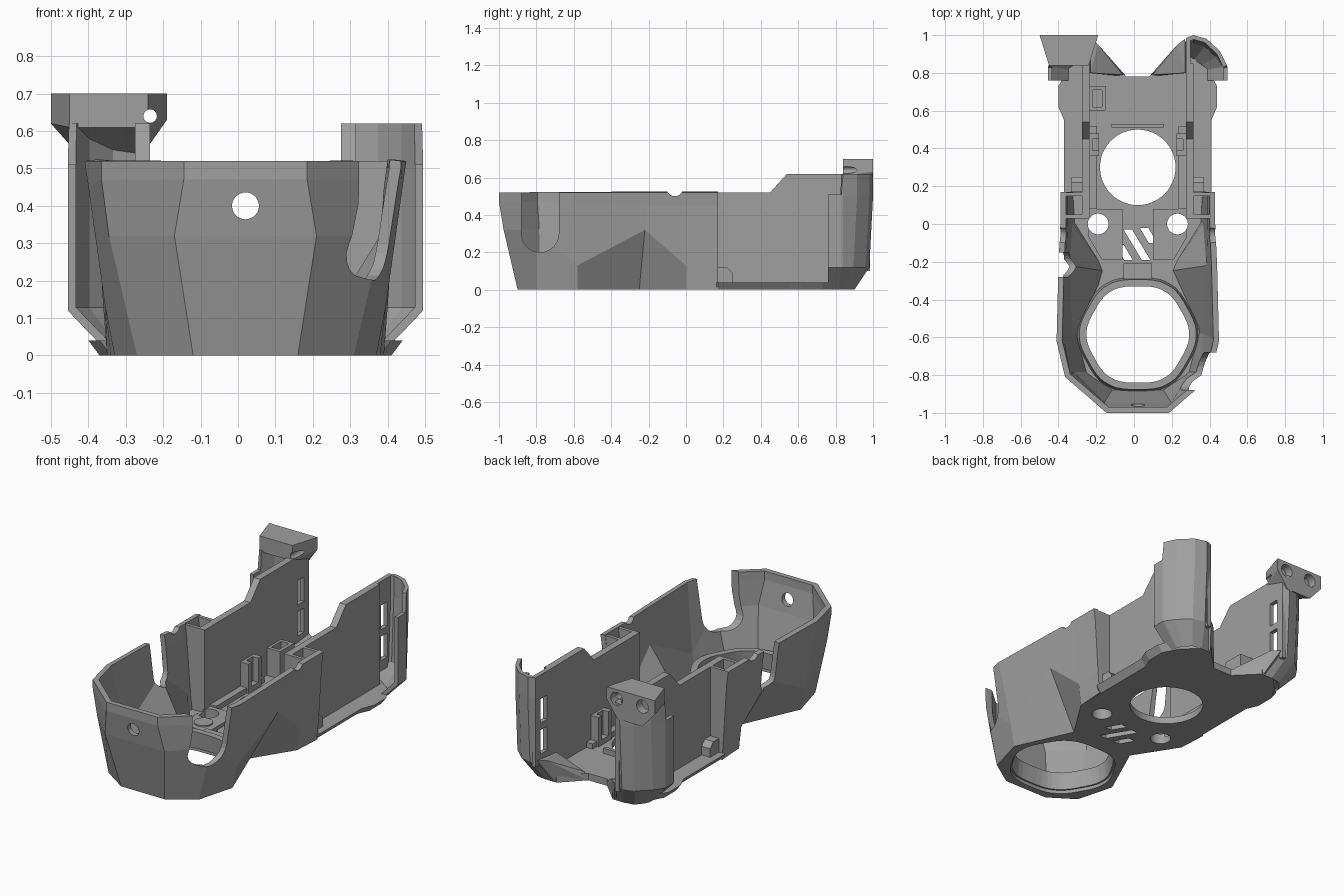
import bpy, bmesh, math

if "Cube" in bpy.data.objects:
    bpy.data.objects.remove(bpy.data.objects["Cube"], do_unlink=True)

CX = 0.02  # mirror plane of the body
GREY = (0.35, 0.35, 0.35, 1)
mat = bpy.data.materials.new("plain grey plastic")
mat.use_nodes = True
mat.diffuse_color = GREY
mat.node_tree.nodes["Principled BSDF"].inputs["Base Color"].default_value = GREY


def finish(name, bm, recalc=True):
    if recalc:
        bmesh.ops.recalc_face_normals(bm, faces=bm.faces)
    mesh = bpy.data.meshes.new(name)
    bm.to_mesh(mesh)
    bm.free()
    mesh.materials.append(mat)
    ob = bpy.data.objects.new(name, mesh)
    bpy.context.collection.objects.link(ob)
    return ob


def loft(name, rings, closed=True, thick=0):
    """Join rings of 3D points; a closed loft is capped, an open one thickened."""
    bm = bmesh.new()
    rows = [[bm.verts.new(p) for p in r] for r in rings]
    n = len(rows[0])
    for low, high in zip(rows, rows[1:]):
        for i in range(n if closed else n - 1):
            j = (i + 1) % n
            bm.faces.new((low[i], low[j], high[j], high[i]))
    if closed:
        bm.faces.new(rows[0])
        bm.faces.new(rows[-1])
    ob = finish(name, bm, closed)
    if thick:
        m = ob.modifiers.new("thickness", "SOLIDIFY")
        m.thickness, m.offset, m.use_even_offset = thick, -1, True
        apply(ob, m)
    return ob


def prism(name, pts, a, b, axis="z"):
    place = {"z": lambda p, t: (p[0], p[1], t),
             "y": lambda p, t: (p[0], t, p[1]),
             "x": lambda p, t: (t, p[0], p[1])}[axis]
    return loft(name, [[place(p, t) for p in pts] for t in (a, b)])


def box(name, x0, x1, y0, y1, z0, z1):
    return prism(name, [(x0, y0), (x1, y0), (x1, y1), (x0, y1)], z0, z1)


def circle(u, v, r, n=32):
    return [(u + r * math.cos(2 * math.pi * i / n),
             v + r * math.sin(2 * math.pi * i / n)) for i in range(n)]


def apply(ob, mod):
    bpy.context.view_layer.objects.active = ob
    bpy.ops.object.modifier_apply(modifier=mod.name)


def cut(ob, *cutters):
    for c in cutters:
        m = ob.modifiers.new("cut", "BOOLEAN")
        m.operation, m.solver, m.object = "DIFFERENCE", "EXACT", c
        apply(ob, m)
        bpy.data.objects.remove(c, do_unlink=True)


def both(half):
    """Half outline to full outline, from the -x end round the front to +x."""
    def flip(p):
        return (CX - p[0], *p[1:])
    return [flip(p) for p in reversed(half)] + [(CX + p[0], *p[1:]) for p in half]


def rounded(pts, rounds):
    """Cut the corners of a closed outline until it is smooth."""
    for _ in range(rounds):
        pairs = list(zip(pts, pts[1:] + pts[:1]))
        pts = [tuple(a * (1 - t) + b * t for a, b in zip(p, q))
               for p, q in pairs for t in (.2, .8)]
    return pts


def hull(name, pts):
    bm = bmesh.new()
    bmesh.ops.convex_hull(bm, input=[bm.verts.new(p) for p in pts])
    return finish(name, bm)


# Faceted front shell, pinched at the waist
levels = [
    [(.14, -.90, 0), (.29, -.80, 0), (.35, -.58, 0), (.20, -.25, 0), (.36, 0, 0), (.37, .17, 0)],
    [(.19, -.975, .32), (.365, -.80, .32), (.375, -.58, .13), (.395, -.22, .32),
     (.375, 0, .13), (.38, .17, .13)],
    [(.165, -1.0, .47), (.385, -.81, .47), (.42, -.61, .45), (.41, -.22, .45),
     (.40, 0, .45), (.40, .17, .45)],
    [(.165, -1.0, .52), (.385, -.81, .52), (.43, -.62, .52), (.42, -.22, .52),
     (.41, 0, .52), (.41, .17, .52)]]
shell = loft("front_shell", [both(r) for r in levels], closed=False, thick=.03)


def slot(y, r, z):
    """U shaped outline open at the top."""
    arc = [(y + r * math.cos(t), z + r * math.sin(t))
           for t in [math.pi * (1 + i / 12) for i in range(13)]]
    return arc + [(y + r, .7), (y - r, .7)]


cut(shell,
    prism("right_slot_cutter", slot(-.78, .1, .3), .2, .6, "x"),
    prism("left_slot_cutter", slot(-.215, .065, .33), -.6, -.2, "x"),
    prism("dip_cutter", circle(-.06, .545, .045), -.6, .6, "x"),
    prism("front_hole_cutter", circle(CX, .4, .036), -1.1, -.8, "y"))

# Floor with chamfered rear flange and a V notch at the back
foot = [(.14, -.90), (.29, -.80), (.35, -.58), (.20, -.25), (.36, 0), (.36, .16), (.36, .17),
        (.36, .55), (.39, .62), (.39, .73), (.34, .82), (.26, .90), (.18, .90), (.06, .78)]
flare = [(x + (.03 if x > .3 and y > .165 else 0), y) for x, y in foot]
floor = loft("floor", [[(x, y, z) for x, y in both(h)] for z, h in ((0, foot), (.04, flare))])
hexagon = both([(.155, -.84), (.3, -.585), (.155, -.33)])


def opening(k, z):
    return [(CX + (x - CX) * k, (y + .585) * k - .585, z)
            for x, y in rounded(hexagon, 3)]


cut(floor, loft("opening_cutter", [opening(1.08, -.1), opening(1.08, .3)]),
    prism("fan_cutter", circle(CX, .3, .2, 48), -.1, .3))
for s in (-1, 1):
    cut(floor, prism("screw_cutter", circle(CX + s * .21, 0, .055), -.1, .3))
for x, y0, y1 in ((-.1, -.11, -.19), (-.055, -.03, -.19), (.03, -.02, -.10)):
    run = (y0 - y1) * .6
    cut(floor, prism("vent_cutter", [(x, y0), (x + .045, y0), (x + .045 + run, y1),
                                     (x + run, y1)], -.1, .3))

# Funnel shaped rim round the front opening
rim = loft("opening_rim", [opening(1.19, .02), opening(1.14, .12)])
cut(rim, loft("rim_cutter", [opening(1.06, -.02), opening(1.0, .12), opening(1.0, .2)]))
box("cable_block", CX - .075, CX + .075, -.29, -.21, .03, .09)
box("floor_bar", CX - .14, CX + .14, .51, .53, .03, .07)

for s, side in ((-1, "right"), (1, "left")):
    X = lambda x: CX + s * x

    # Side wall stepping up toward the back
    prism(side + "_side_wall", [(.03, .01), (.85, .01), (.85, .62), (.54, .62),
                                (.45, .52), (.03, .52)], X(.255), X(.295), "x")
    # Duct panels between the wall and the shell
    for name, y in (("duct_front", .03), ("duct_back", .148)):
        prism(f"{side}_{name}", [(X(.27), .02), (X(.345), .02), (X(.38), .32),
                                 (X(.40), .52), (X(.27), .52)], y, y + .02, "y")
    foot_block = [(.17, .03), (.25, .03), (.25, .09), (.22, .12), (.17, .12)]
    prism(side + "_duct_foot", foot_block, X(.29), X(.35), "x")

    # Screw pads and bosses
    pad = prism(side + "_screw_pad", [(X(.08), -.19), (X(.19), -.19), (X(.26), -.07),
                                      (X(.26), .08), (X(.08), .08)], .03, .06)
    cut(pad, prism("pad_cutter", circle(X(.21), 0, .055), 0, .2))
    prism(side + "_magnet_boss", circle(X(.165), -.11, .05), .05, .067)

    # Rail and clip beside the round opening
    box(side + "_rail", X(.215), X(.26), .08, .52, .03, .07)
    clip = box(side + "_clip", X(.205), X(.26), .36, .48, .03, .21)
    cut(clip, box("clip_cutter", X(.19), X(.24), .39, .45, .07, .3))

    # Rear column: curved outer skin, slotted inner plate and floor ear
    low = [(.36, .76), (.36, .815), (.36, .82), (.345, .85), (.31, .89), (.25, .90), (.20, .90)]
    wide = [(.475, .76), (.475, .83), (.472, .84), (.435, .915), (.365, .98),
            (.295, 1.0), (.255, .985)]
    rings = [[(X(x), y, 0) for x, y in low],
             [(X(x), y - (.02 if y > .84 else 0), .12) for x, y in wide]]
    for lip, top in ((.49, .5), (.51, .62)):
        rings.append([(X(x), y, lip if y < .835 else top) for x, y in wide])
    if s < 0:
        rings = [r[::-1] for r in rings]
    loft(side + "_rear_column", rings, closed=False, thick=.022)
    plate = box(side + "_column_plate", X(.255), X(.28), .84, .985, .1, .62)
    for z in (.16, .34):
        cut(plate, box("slot_cutter", X(.2), X(.32), .88, .94, z, z + .14))
    hull(side + "_floor_ear", [(X(x), y, z) for x, y, z in (
        (.06, .78, 0), (.19, .9, 0), (.27, .8, 0), (.08, .79, .05),
        (.25, .8, .12), (.25, .98, .14), (.21, .95, .14))])

# Connector box on the floor
tray = box("connector_box", -.24, -.15, .6, .73, .03, .2)
cut(tray, box("tray_cutter", -.22, -.17, .62, .71, .08, .3))

# Mounting tab on top of one column, tapering down the back
tab = hull("mounting_tab", [(x, y, z) for x, y, z in (
    (-.5, 1, .7), (-.19, 1, .7), (-.45, .93, .7), (-.45, .84, .7), (-.24, .84, .7),
    (-.5, 1, .62), (-.19, 1, .63), (-.45, .84, .61), (-.24, .84, .61),
    (-.42, 1, .53), (-.26, 1, .53))])
cut(tab, prism("bolt_cutter", circle(-.235, .64, .018), .8, 1.1, "y"))
for x in (-.42, -.255):
    cut(tab, prism("head_cutter", circle(x, .645, .038), .95, 1.1, "y"))
